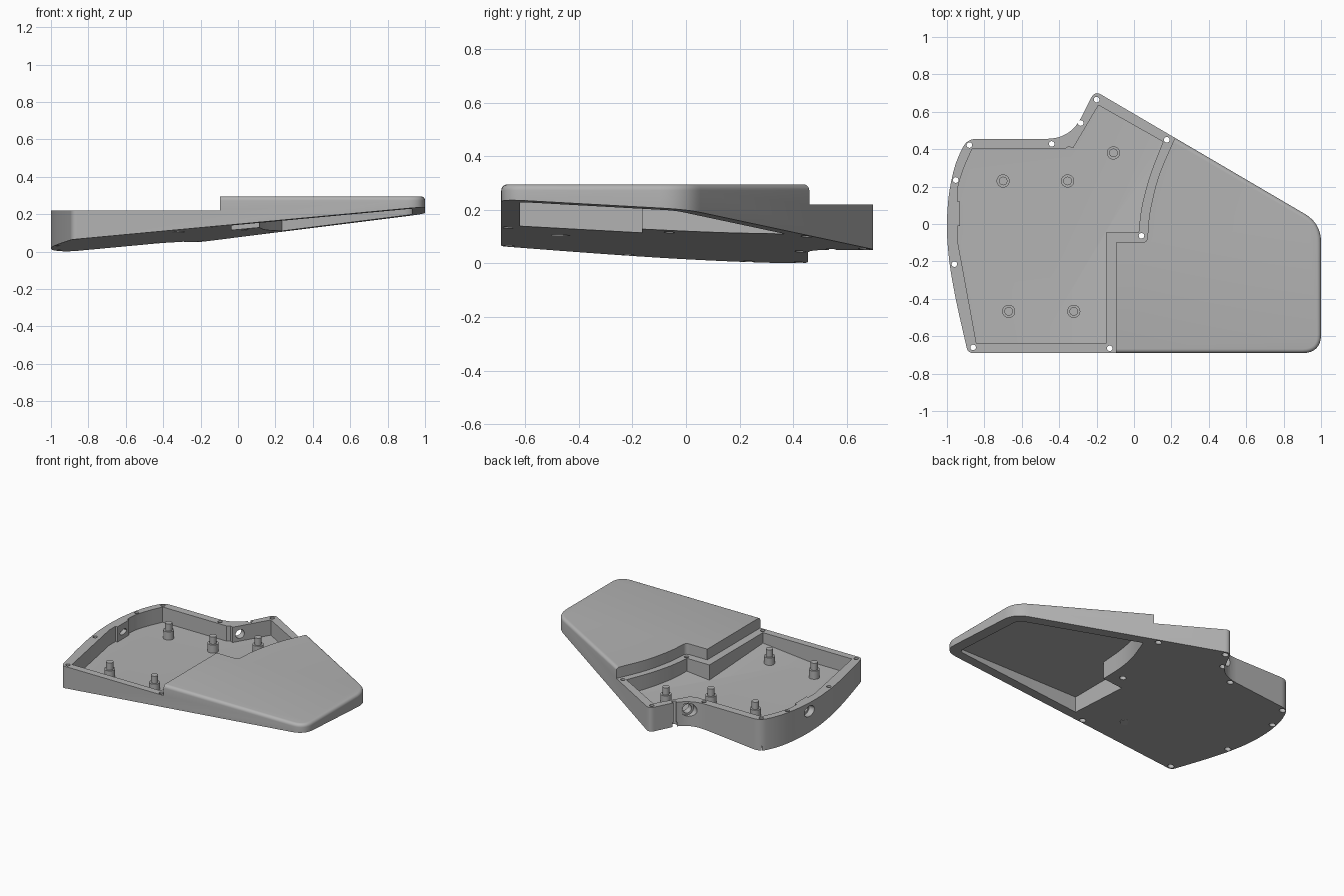
import bpy, bmesh, math
from mathutils import Vector, Matrix

if "Cube" in bpy.data.objects:
    bpy.data.objects.remove(bpy.data.objects["Cube"], do_unlink=True)

TRAY_TOP, PALM_TOP, FLOOR, SKIN = 0.22, 0.295, 0.113, 0.016
SLOPE_X, SLOPE_Y = 0.093, -0.055

grey = bpy.data.materials.new("grey_plastic")
grey.use_nodes = True
colour = (0.45, 0.45, 0.45, 1)
grey.diffuse_color = colour
grey.node_tree.nodes["Principled BSDF"].inputs["Base Color"].default_value = colour


def base_z(x, y):
    """Height of the tilted underside."""
    return 0.065 + SLOPE_X * (x + 0.88) + SLOPE_Y * (y + 0.69)


def rounded(points, steps=8):
    """Closed outline; an optional third value rounds that corner."""
    out = []
    for i, p in enumerate(points):
        c = Vector(p[:2])
        if len(p) < 3:
            out.append(c)
            continue
        a = Vector(points[i - 1][:2]) - c
        b = Vector(points[(i + 1) % len(points)][:2]) - c
        a = c + a.normalized() * min(p[2], a.length * 0.48)
        b = c + b.normalized() * min(p[2], b.length * 0.48)
        for s in range(steps + 1):
            t = s / steps
            out.append(a * (1 - t) ** 2 + c * 2 * t * (1 - t) + b * t * t)
    return out


def finish(name, bm):
    bmesh.ops.recalc_face_normals(bm, faces=bm.faces)
    mesh = bpy.data.meshes.new(name)
    bm.to_mesh(mesh)
    bm.free()
    mesh.materials.append(grey)
    ob = bpy.data.objects.new(name, mesh)
    bpy.context.collection.objects.link(ob)
    return ob


def prism(name, points, bottom, top, trim=None, bevel=0):
    """Extruded outline, optionally trimmed by the tilted plane raised by trim."""
    bm = bmesh.new()
    face = bm.faces.new([bm.verts.new((p.x, p.y, bottom)) for p in rounded(points)])
    ext = bmesh.ops.extrude_face_region(bm, geom=[face], use_keep_orig=True)
    moved = [g for g in ext["geom"] if isinstance(g, bmesh.types.BMVert)]
    bmesh.ops.translate(bm, verts=moved, vec=(0, 0, top - bottom))
    bmesh.ops.recalc_face_normals(bm, faces=bm.faces)
    if bevel:
        rim = [e for e in bm.edges if all(v.co.z > top - 0.001 for v in e.verts)]
        bmesh.ops.bevel(bm, geom=rim, offset=bevel, segments=5, profile=0.5, affect='EDGES')
    if trim is not None:
        bmesh.ops.bisect_plane(bm, geom=bm.verts[:] + bm.edges[:] + bm.faces[:],
                               plane_co=(0, 0, base_z(0, 0) + trim),
                               plane_no=(-SLOPE_X, -SLOPE_Y, 1), clear_inner=True)
        bmesh.ops.holes_fill(bm, edges=[e for e in bm.edges if e.is_boundary], sides=0)
    return finish(name, bm)


def rod(name, start, end, radius, sides=24, squash=1):
    """Cylinder between two points; squash flattens it in height."""
    start, end = Vector(start), Vector(end)
    axis = end - start
    bm = bmesh.new()
    bmesh.ops.create_cone(bm, cap_ends=True, segments=sides, radius1=radius,
                          radius2=radius, depth=axis.length)
    turn = axis.to_track_quat('Z', 'Y').to_matrix().to_4x4()
    flat = Matrix.Diagonal((1, 1, squash, 1))
    bmesh.ops.transform(bm, verts=bm.verts,
                        matrix=Matrix.Translation((start + end) / 2) @ flat @ turn)
    return finish(name, bm)


# Solid wedge
outline = [(-.888, -.69, .03), (1, -.69, .1), (1, .003, .1), (-.21, .712, .04),
           (-.34, .455, .13), (-.892, .455, .05), (-.955, .33, .07), (-.99, .17, .07),
           (-1, .04, .05), (-1, -.07, .05), (-.985, -.23, .08), (-.95, -.42, .1)]
body = prism("case_body", outline, -0.3, PALM_TOP, trim=0, bevel=0.022)
cutters = []

# Lowered rim beside the raised palm rest
cutters.append(prism("step_cutter", [
    (-2, -2), (-.095, -2), (-.095, -.1), (.07, -.1, .03), (.08, .05, .06),
    (.125, .25, .1), (.218, .46, .05), (.27, .56), (.27, 2), (-2, 2)], TRAY_TOP, 1))

# Tray cavity, including the thickened pads behind both ports
cutters.append(prism("cavity_cutter", [
    (-.842, -.64), (-.15, -.64), (-.15, -.045), (.025, -.045), (.037, .08, .06),
    (.08, .25, .09), (.155, .44), (-.19, .635), (-.326, .405), (-.35, .415),
    (-.37, .40), (-.866, .40), (-.915, .29, .05), (-.945, .19, .05), (-.945, .12),
    (-.93, .12), (-.93, -.01), (-.945, -.01), (-.945, -.08)], FLOOR, 0.6, trim=SKIN))

# Hollow under the palm rest
cutters.append(prism("hollow_cutter", [
    (-.035, -.62), (.93, -.62, .03), (.93, -.04, .05), (.235, .37),
    (.16, .18, .1), (.13, .03, .08), (.115, -.165), (-.035, -.165)], -0.5, 0.25))

# Screw holes with wider recesses underneath
screws = [(-.88, .422), (-.953, .235), (-.96, -.215), (-.86, -.66), (-.13, -.665),
          (.04, -.063), (.175, .45), (-.2, .665), (-.285, .54), (-.44, .428)]
for x, y in screws:
    cutters.append(rod("screw_cutter", (x, y, -.2), (x, y, .28), .015, 16))
    cutters.append(rod("recess_cutter", (x, y, -.2), (x, y, base_z(x, y) + .03), .021, 16))

# Side port: wide opening outside, narrow slot inside
cutters.append(rod("side_port_cutter", (-1.1, .055, .16), (-.96, .055, .16), .052, squash=.7))
cutters.append(rod("side_slot_cutter", (-1.1, .055, .16), (-.9, .055, .16), .036, squash=.5))

# Round port through the inward-curving corner
centre, out = Vector((-.315, .459, .163)), Vector((-.861, .509, 0))
cutters.append(rod("corner_port_cutter", centre - out * .05, centre + out * .2, .031))
cutters.append(rod("corner_recess_cutter", centre + out * .03, centre + out * .2, .046))

for cutter in cutters:
    cutter.hide_render = True
    mod = body.modifiers.new(cutter.name, 'BOOLEAN')
    mod.operation, mod.solver, mod.object = 'DIFFERENCE', 'EXACT', cutter

# Bake the cuts and discard the cutters
bpy.context.view_layer.update()
baked = bpy.data.meshes.new_from_object(
    body.evaluated_get(bpy.context.evaluated_depsgraph_get()))
body.modifiers.clear()
body.data = baked
for cutter in cutters:
    bpy.data.objects.remove(cutter, do_unlink=True)

# Stepped mounting posts
parts = [body]
for x, y in [(-.7, .23), (-.355, .23), (-.11, .38), (-.67, -.467), (-.322, -.467)]:
    parts.append(rod("post_base", (x, y, FLOOR - .01), (x, y, .17), .035))
    parts.append(rod("post_pin", (x, y, .16), (x, y, TRAY_TOP), .023))

bpy.ops.object.select_all(action='DESELECT')
for part in parts:
    part.select_set(True)
bpy.context.view_layer.objects.active = body
bpy.ops.object.shade_smooth_by_angle(angle=math.radians(28))
